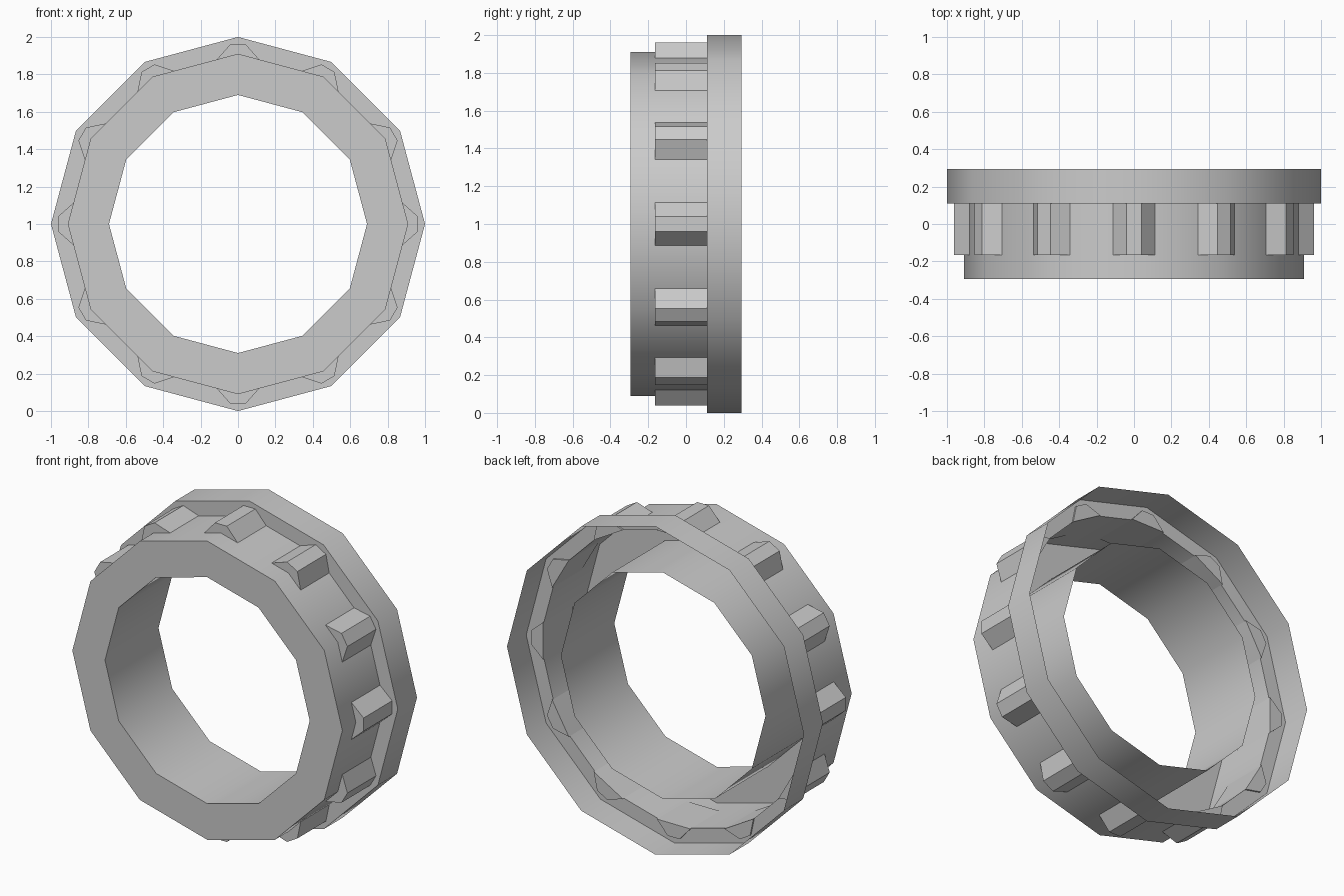
import bpy, math
from mathutils import Matrix, Vector

if "Cube" in bpy.data.objects:
    bpy.data.objects.remove(bpy.data.objects["Cube"])

SIDES = 12


def make_object(name, verts, faces):
    mesh = bpy.data.meshes.new(name)
    mesh.from_pydata(verts, [], faces)
    obj = bpy.data.objects.new(name, mesh)
    bpy.context.collection.objects.link(obj)
    bpy.ops.object.select_all(action='DESELECT')
    obj.select_set(True)
    bpy.context.view_layer.objects.active = obj
    bpy.ops.object.shade_smooth_by_angle(angle=math.radians(32))
    return obj


# Open-backed ring shell: (radius, y) profile spun around the y axis
profile = [(0.69, 0.22), (0.69, -0.295), (0.91, -0.295),
           (0.91, 0.11), (1.0, 0.11), (1.0, 0.295)]
n = len(profile)
verts, faces = [], []
for i in range(SIDES):
    a = 2 * math.pi * i / SIDES
    verts += [(r * math.cos(a), y, 1 + r * math.sin(a)) for r, y in profile]
    j = (i + 1) % SIDES
    faces += [(i * n + k, i * n + k + 1, j * n + k + 1, j * n + k)
              for k in range(n - 1)]
make_object("ring_shell", verts, faces)

# Grip lugs: a trapezoid section over each corner of the body
section = [(-0.113, 0.88), (-0.04, 0.962), (0.04, 0.962), (0.113, 0.88)]
lug_verts = [Vector((x, y, z)) for y in (-0.165, 0.12) for x, z in section]
lug_faces = [(3, 2, 1, 0), (4, 5, 6, 7)] + [
    (k, (k + 1) % 4, (k + 1) % 4 + 4, k + 4) for k in range(4)]
for i in range(SIDES):
    spin = Matrix.Translation((0, 0, 1)) @ Matrix.Rotation(
        2 * math.pi * i / SIDES, 4, 'Y')
    make_object(f"grip_lug_{i + 1}", [spin @ v for v in lug_verts], lug_faces)
